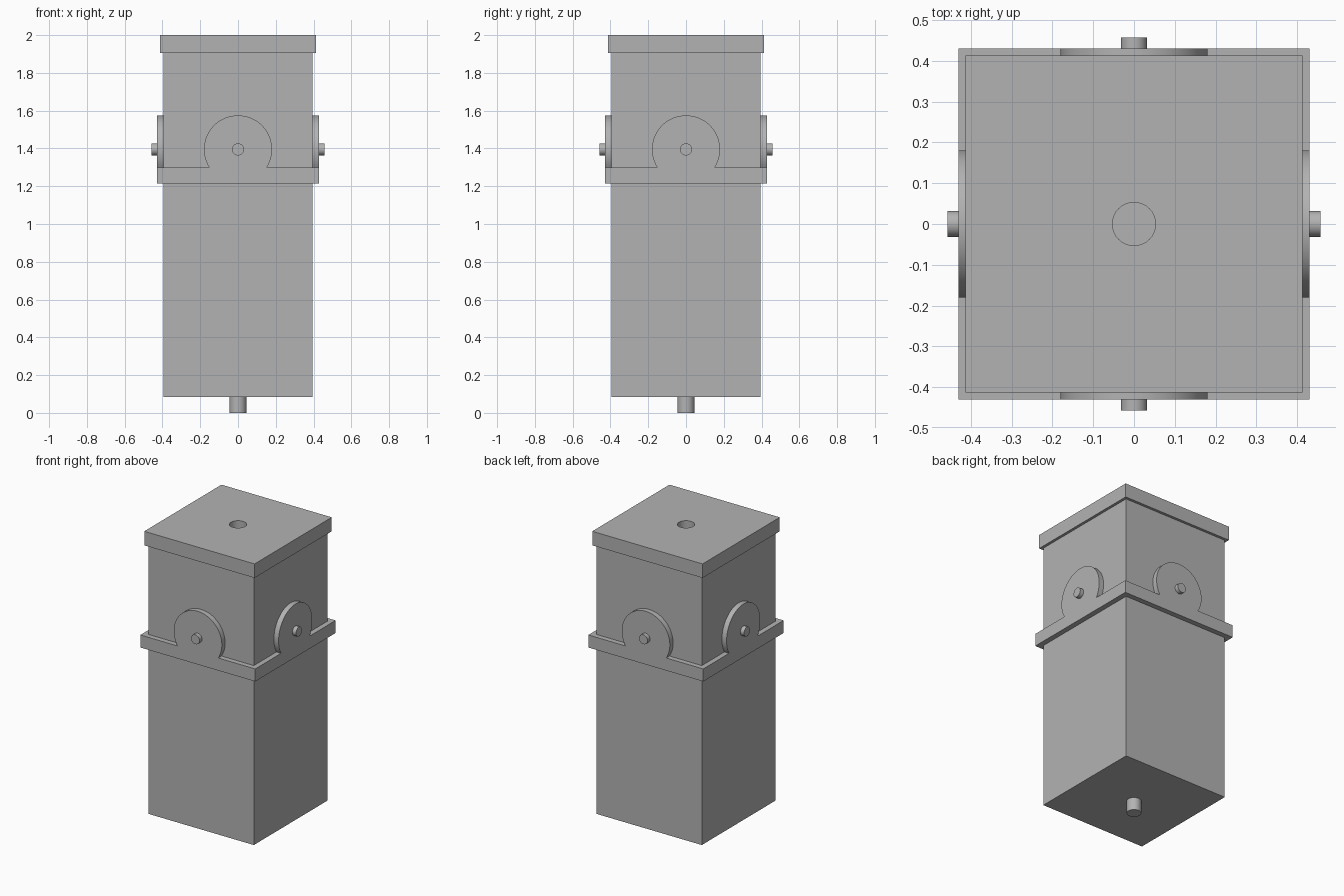
import bpy, bmesh, math
from mathutils import Matrix, Vector

cube = bpy.data.objects.get("Cube")
if cube:
    bpy.data.objects.remove(cube, do_unlink=True)

grey = bpy.data.materials.new("plain grey")
grey.use_nodes = True
GREY = (0.45, 0.45, 0.45, 1)
grey.diffuse_color = GREY
grey.node_tree.nodes["Principled BSDF"].inputs["Base Color"].default_value = GREY

BODY, CAP, BAND, PIN = 0.395, 0.413, 0.43, 0.457   # half widths
BASE, BAND_LOW, BAND_TOP, CAP_LOW, TOP = 0.085, 1.215, 1.3, 1.905, 2.0
HUB_Z, HUB_R = 1.395, 0.18


def finish(name, bm, smooth=False):
    bmesh.ops.recalc_face_normals(bm, faces=bm.faces[:])
    mesh = bpy.data.meshes.new(name)
    bm.to_mesh(mesh)
    bm.free()
    mesh.materials.append(grey)
    obj = bpy.data.objects.new(name, mesh)
    bpy.context.collection.objects.link(obj)
    if smooth:
        bpy.ops.object.select_all(action='DESELECT')
        obj.select_set(True)
        bpy.context.view_layer.objects.active = obj
        bpy.ops.object.shade_smooth_by_angle(angle=math.radians(30))
    return obj


def block(name, half, low, high):
    bm = bmesh.new()
    place = Matrix.Translation((0, 0, (low + high) / 2))
    size = Matrix.Diagonal((2 * half, 2 * half, high - low, 1))
    bmesh.ops.create_cube(bm, size=1, matrix=place @ size)
    return finish(name, bm)


def rod(name, radius, depth, matrix, segments=32):
    bm = bmesh.new()
    bmesh.ops.create_cone(bm, cap_ends=True, segments=segments, radius1=radius,
                          radius2=radius, depth=depth, matrix=matrix)
    return finish(name, bm, True)


def hub(name, turn):
    # round tab cut off flat where it rises from the band
    bm = bmesh.new()
    start = math.asin((BAND_TOP - HUB_Z) / HUB_R)
    sweep = math.pi - 2 * start
    steps = 48
    verts = []
    for i in range(steps + 1):
        a = start + sweep * i / steps
        verts.append(bm.verts.new((HUB_R * math.cos(a), -BAND,
                                   HUB_Z + HUB_R * math.sin(a))))
    face = bm.faces.new(verts)
    out = bmesh.ops.extrude_face_region(bm, geom=[face])
    moved = [g for g in out["geom"] if isinstance(g, bmesh.types.BMVert)]
    bmesh.ops.translate(bm, verts=moved, vec=Vector((0, BAND - BODY, 0)))
    bm.transform(turn)
    return finish(name, bm, True)


# Square column and its collar
block("column", BODY, BASE, CAP_LOW)
block("collar_band", BAND, BAND_LOW, BAND_TOP)

# Lid with a round socket
lid = block("lid", CAP, CAP_LOW, TOP)
cutter = rod("socket_cutter", 0.053, 0.3, Matrix.Translation((0, 0, TOP)))
cutter.hide_render = True
cutter.hide_set(True)
cut = lid.modifiers.new("socket", 'BOOLEAN')
cut.operation = 'DIFFERENCE'
cut.solver = 'EXACT'
cut.object = cutter

# Peg underneath
rod("bottom_peg", 0.045, BASE + 0.01, Matrix.Translation((0, 0, (BASE + 0.01) / 2)))

# Round tab and pin on every side
for i, side in enumerate(("front", "left", "back", "right")):
    turn = Matrix.Rotation(i * math.pi / 2, 4, 'Z')
    hub(side + "_round_tab", turn)
    length = PIN - BODY
    place = Matrix.Translation((0, -(PIN + BODY) / 2, HUB_Z))
    rod(side + "_pin", 0.032, length,
        turn @ place @ Matrix.Rotation(math.pi / 2, 4, 'X'), 24)
